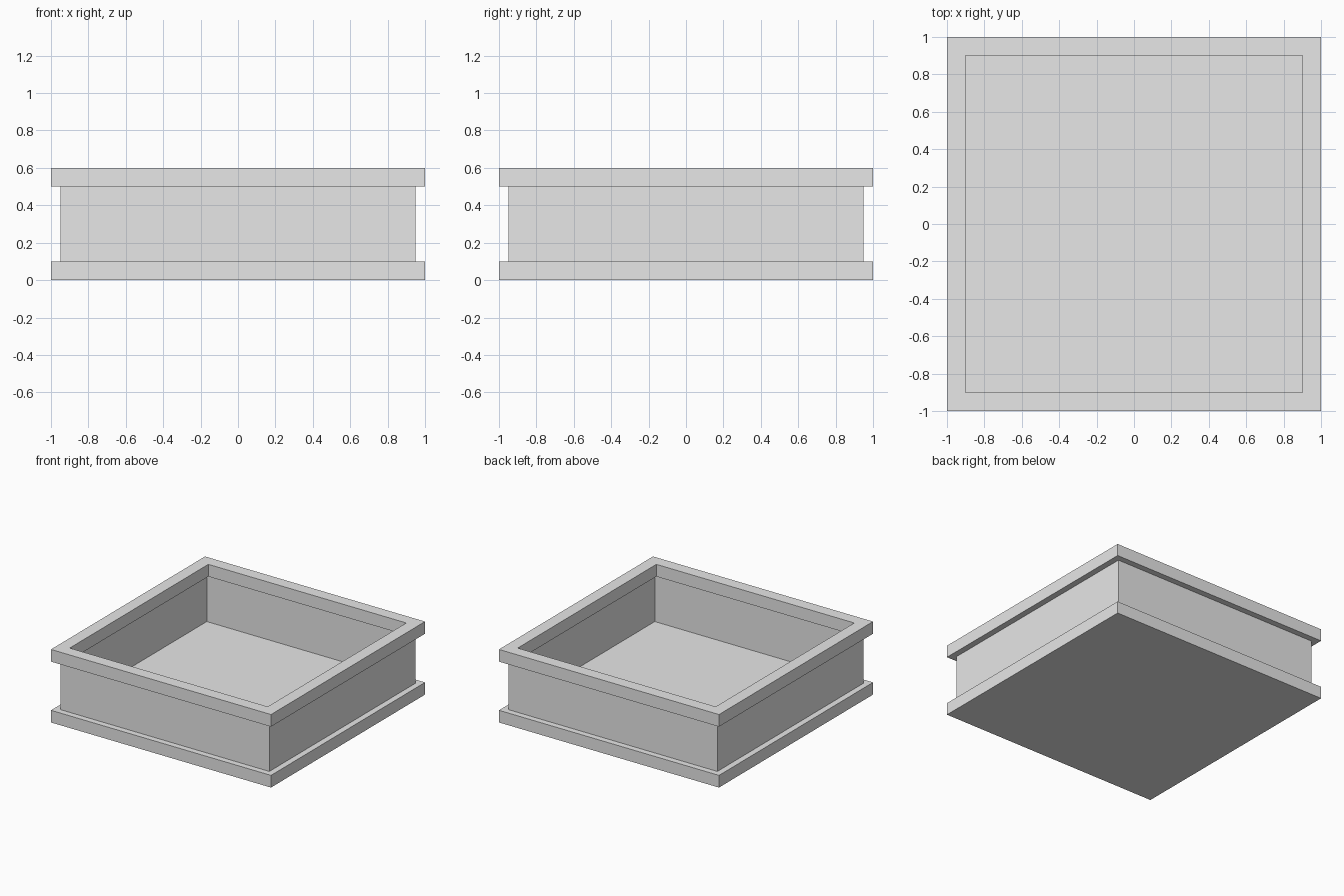
import bpy
import bmesh

cube = bpy.data.objects.get("Cube")
if cube:
    bpy.data.objects.remove(cube, do_unlink=True)

# One plain light grey for the whole tray
grey = bpy.data.materials.new("light_grey")
grey.use_nodes = True
colour = (0.8, 0.8, 0.8, 1.0)
grey.diffuse_color = colour
grey.node_tree.nodes["Principled BSDF"].inputs["Base Color"].default_value = colour


def finish(name, bm):
    bmesh.ops.recalc_face_normals(bm, faces=bm.faces)
    mesh = bpy.data.meshes.new(name)
    bm.to_mesh(mesh)
    bm.free()
    mesh.materials.append(grey)
    obj = bpy.data.objects.new(name, mesh)
    bpy.context.collection.objects.link(obj)
    return obj


def square_loop(bm, half, z):
    corners = [(-1, -1), (1, -1), (1, 1), (-1, 1)]
    return [bm.verts.new((x * half, y * half, z)) for x, y in corners]


def square_frame(name, outer, inner, bottom, top):
    """Square ring swept from a rectangular cross-section."""
    bm = bmesh.new()
    section = [(outer, bottom), (outer, top), (inner, top), (inner, bottom)]
    loops = [square_loop(bm, half, z) for half, z in section]
    for i in range(4):
        a, b = loops[i], loops[(i + 1) % 4]
        for j in range(4):
            k = (j + 1) % 4
            bm.faces.new((a[j], a[k], b[k], b[j]))
    return finish(name, bm)


def square_slab(name, half, bottom, top):
    bm = bmesh.new()
    bmesh.ops.create_cube(bm, size=1)
    bmesh.ops.scale(bm, vec=(2 * half, 2 * half, top - bottom), verts=bm.verts)
    bmesh.ops.translate(bm, vec=(0, 0, (bottom + top) / 2), verts=bm.verts)
    return finish(name, bm)


# Solid base, thin recessed walls, and the overhanging top rim
square_slab("base", 1.0, 0.0, 0.1)
square_frame("walls", 0.95, 0.946, 0.1, 0.5)
square_frame("top_rim", 1.0, 0.9, 0.5, 0.6)
